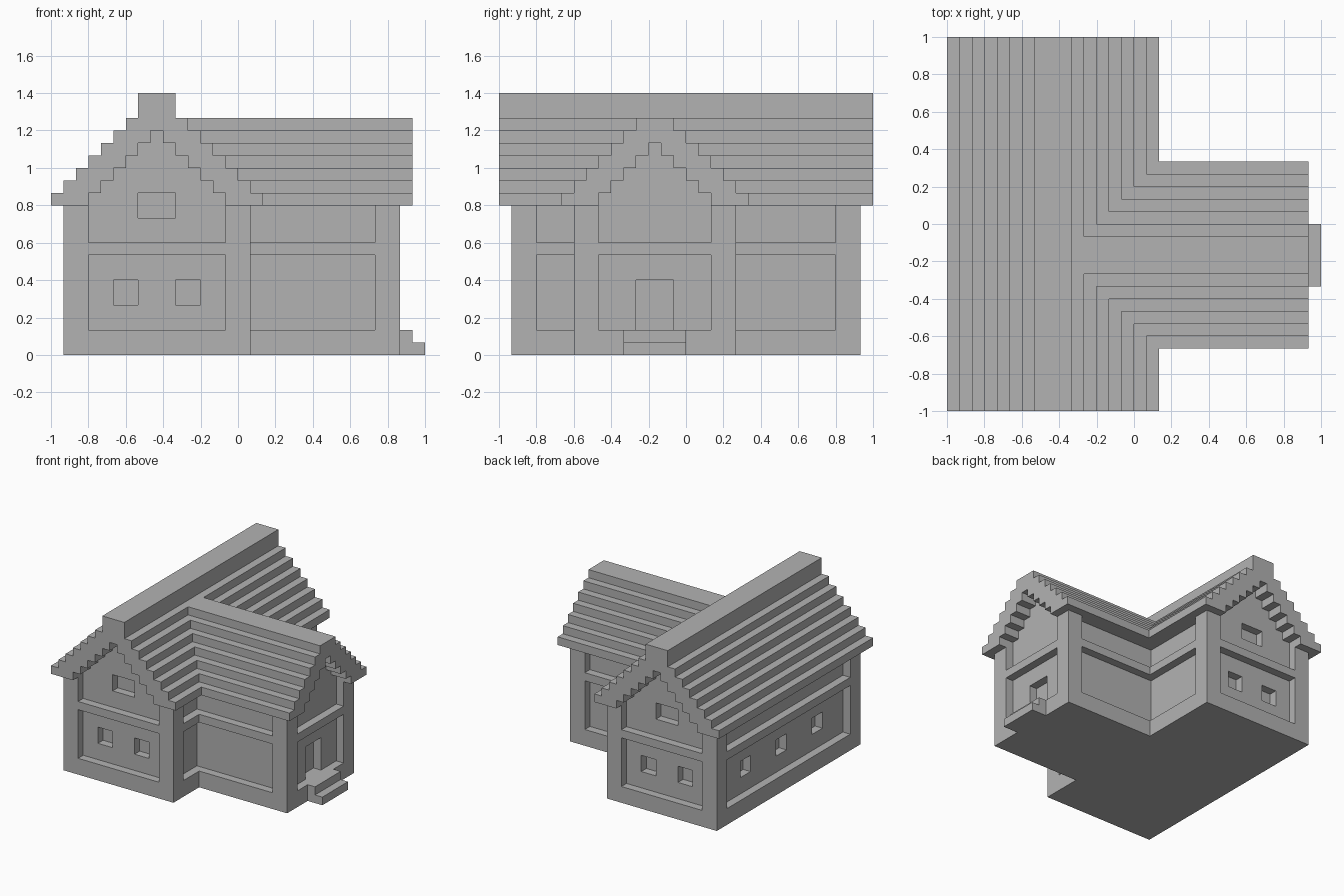
import bpy, bmesh

U = 1 / 15  # size of one block

default_cube = bpy.data.objects.get("Cube")
if default_cube:
    bpy.data.objects.remove(default_cube, do_unlink=True)

grey = bpy.data.materials.new("plain grey")
grey.use_nodes = True
colour = (0.448, 0.448, 0.448, 1)
grey.diffuse_color = colour
grey.node_tree.nodes["Principled BSDF"].inputs["Base Color"].default_value = colour


def solid(name, prisms):
    """Extrude each (axis, profile, start, end) and collect them in one object."""
    place = {"x": lambda a, b, d: (d, a, b),
             "y": lambda a, b, d: (a, d, b),
             "z": lambda a, b, d: (a, b, d)}
    bm = bmesh.new()
    for axis, profile, start, end in prisms:
        rings = [[bm.verts.new([c * U for c in place[axis](a, b, d)]) for a, b in profile]
                 for d in (start, end)]
        bm.faces.new(rings[0])
        bm.faces.new(rings[1][::-1])
        for i in range(len(profile)):
            j = (i + 1) % len(profile)
            bm.faces.new((rings[0][i], rings[0][j], rings[1][j], rings[1][i]))
    bmesh.ops.recalc_face_normals(bm, faces=bm.faces)
    mesh = bpy.data.meshes.new(name)
    bm.to_mesh(mesh)
    bm.free()
    mesh.materials.append(grey)
    obj = bpy.data.objects.new(name, mesh)
    bpy.context.collection.objects.link(obj)
    return obj


def box(x0, x1, y0, y1, z0, z1):
    return "z", [(x0, y0), (x1, y0), (x1, y1), (x0, y1)], z0, z1


def combine(obj, tool, operation):
    """Apply a boolean with a helper object, then drop the helper."""
    tool.hide_render = True
    mod = obj.modifiers.new("combine", "BOOLEAN")
    mod.operation, mod.solver, mod.object = operation, "EXACT", tool
    bpy.context.view_layer.objects.active = obj
    bpy.ops.object.modifier_apply(modifier=mod.name)
    bpy.data.objects.remove(tool, do_unlink=True)


def stairs(lo, hi, count, cap=1):
    """Stepped gable outline rising from eave height, with a cap of given height."""
    left, right = [], []
    for k in range(count):
        z = EAVE + k
        top = z + (cap if k == count - 1 else 1)
        left += [(lo + k, z), (lo + k, top)]
        right += [(hi - k, z), (hi - k, top)]
    return left + right[::-1]


EAVE = 12
main_inner, side_inner = stairs(-12, -1, 6), stairs(-7, 2, 5)
main_outer, side_outer = stairs(-15, 2, 8, cap=2), stairs(-10, 5, 7)

# Recessed walls with their stepped gables
main_walls = solid("main_walls", [
    ("y", [(-13, 0), (-13, EAVE)] + main_inner + [(0, EAVE), (0, 0)], -13, 13)])
side_walls = solid("side_walls", [
    ("x", [(-8, 0), (-8, EAVE)] + side_inner + [(3, EAVE), (3, 0)], 0, 12)])

# Window recesses on both gables and the left long wall, and the doorway
openings = []
for y in (-14, 12):
    openings += [box(x, x + 2, y, y + 2, 4, 6) for x in (-10, -5)]
    openings.append(box(-8, -5, y, y + 2, 11, 13))
openings += [box(-14, -12, y - 1, y + 1, 4, 6) for y in (-7, 0, 7)]
combine(main_walls, solid("window_cutter", openings), "DIFFERENCE")
combine(side_walls, solid("door_cutter", [box(11, 13, -4, -1, 2, 6)]), "DIFFERENCE")

# Frame: plinth, corner posts and belt course around the whole plan
plan = [(-14, -14), (1, -14), (1, -9), (13, -9), (13, 4), (1, 4), (1, 14), (-14, 14)]
frame = solid("frame", [("z", plan, 0, 2)])
corners = [(x, y) for x in (-14, -1) for y in (-14, 12)] + [(11, -9), (11, 2)]
posts = solid("posts", [box(x, x + 2, y, y + 2, 0, EAVE) for x, y in corners])
combine(frame, posts, "UNION")
combine(frame, solid("belt", [("z", plan, 8, 9)]), "UNION")

# Stepped roofs, the side one trimmed where it meets the main one
solid("main_roof", [("y", main_outer + main_inner[::-1], -15, 15)])
side_roof = solid("side_roof", [("x", side_outer + side_inner[::-1], -6, 14)])
combine(side_roof, solid("roof_trim", [("y", main_outer, -16, 16)]), "DIFFERENCE")

# Door steps
solid("door_steps", [("y", [(13, 0), (15, 0), (15, 1), (14, 1), (14, 2), (13, 2)], -5, 0)])
